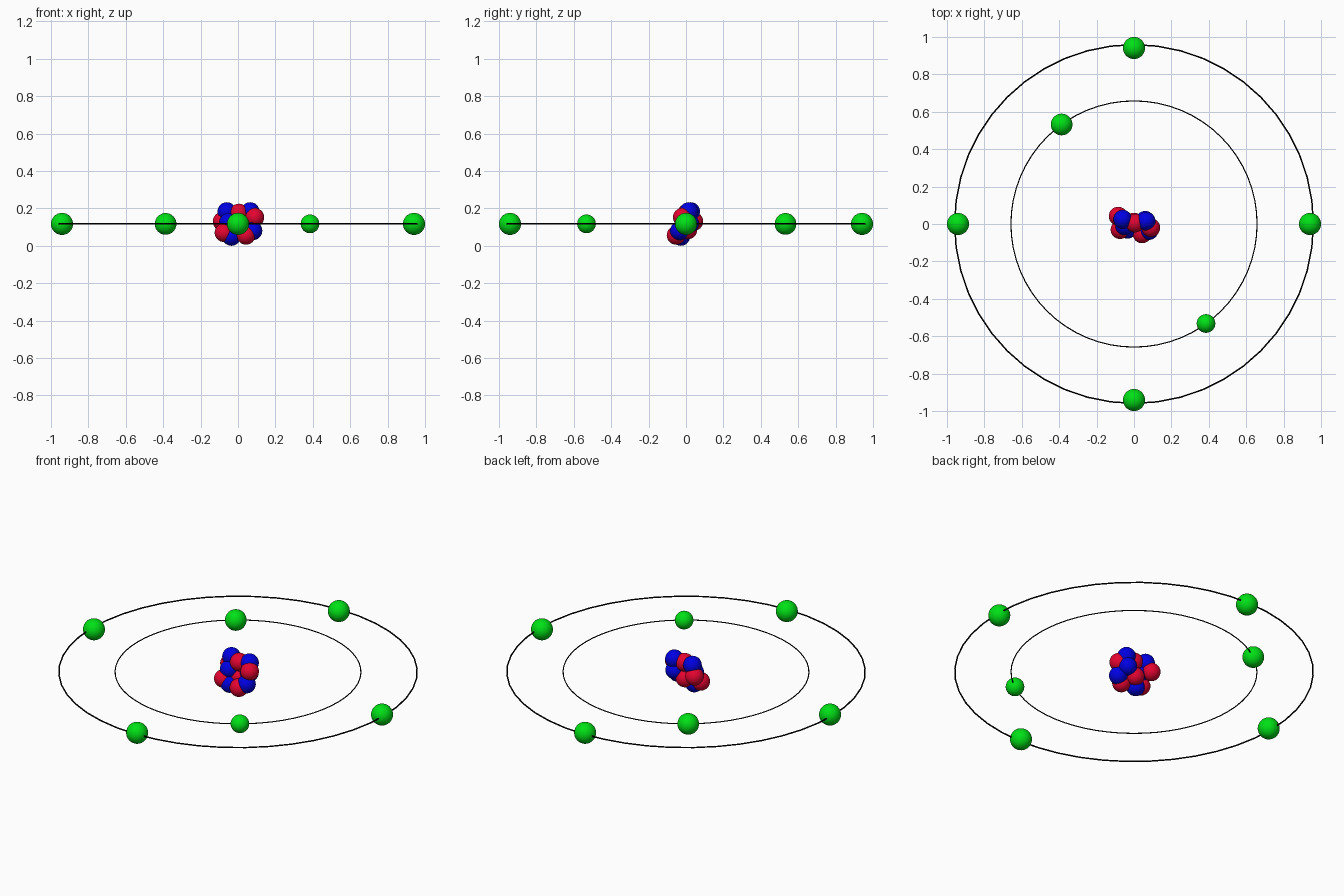
import bpy
import bmesh
import math

if "Cube" in bpy.data.objects:
    bpy.data.objects.remove(bpy.data.objects["Cube"])


def material(name, rgb):
    m = bpy.data.materials.new(name)
    m.diffuse_color = (*rgb, 1.0)
    m.use_nodes = True
    m.node_tree.nodes["Principled BSDF"].inputs["Base Color"].default_value = m.diffuse_color
    return m


GREEN = material("green", (0.0, 0.75, 0.008))
RED = material("crimson", (0.78, 0.001, 0.03))
BLUE = material("blue", (0.0, 0.0, 0.76))
BLACK = material("black", (0.0, 0.0, 0.0))

MID_Z = 0.117


def ball(name, pos, radius, mat):
    mesh = bpy.data.meshes.new(name)
    bm = bmesh.new()
    bmesh.ops.create_uvsphere(bm, u_segments=32, v_segments=16, radius=radius)
    for f in bm.faces:
        f.smooth = True
    bm.to_mesh(mesh)
    bm.free()
    mesh.materials.append(mat)
    obj = bpy.data.objects.new(name, mesh)
    obj.location = pos
    bpy.context.collection.objects.link(obj)


def orbit(name, radius, tube, segments):
    bpy.ops.mesh.primitive_torus_add(
        major_radius=radius, minor_radius=tube,
        major_segments=segments, minor_segments=8, location=(0, 0, MID_Z))
    obj = bpy.context.object
    obj.name = name
    obj.data.materials.append(BLACK)
    bpy.ops.object.shade_smooth_by_angle(angle=math.radians(50))


# Orbit rings
orbit("outer_orbit", 0.959, 0.004, 48)
orbit("inner_orbit", 0.658, 0.003, 64)

# Outer electrons, a quarter turn apart
for i in range(4):
    a = i * math.pi / 2
    ball(f"outer_electron_{i + 1}",
         (0.941 * math.cos(a), 0.941 * math.sin(a), MID_Z), 0.059, GREEN)

# Inner electrons
ball("inner_electron_1", (-0.387, 0.532, MID_Z), 0.058, GREEN)
ball("inner_electron_2", (0.385, -0.532, MID_Z), 0.05, GREEN)

# Nucleus
protons = [(-0.085, 0.042, 0.13), (0.005, 0.005, 0.175), (0.09, -0.02, 0.152),
           (0.043, -0.053, 0.056), (-0.075, -0.03, 0.07), (0.0, 0.01, 0.085)]
neutrons = [(-0.06, 0.025, 0.183), (0.065, 0.015, 0.183), (0.08, -0.035, 0.08),
            (-0.035, -0.028, 0.05), (0.06, 0.02, 0.12), (-0.05, -0.01, 0.125)]
for i, p in enumerate(protons):
    ball(f"proton_{i + 1}", p, 0.05, RED)
for i, p in enumerate(neutrons):
    ball(f"neutron_{i + 1}", p, 0.05, BLUE)
